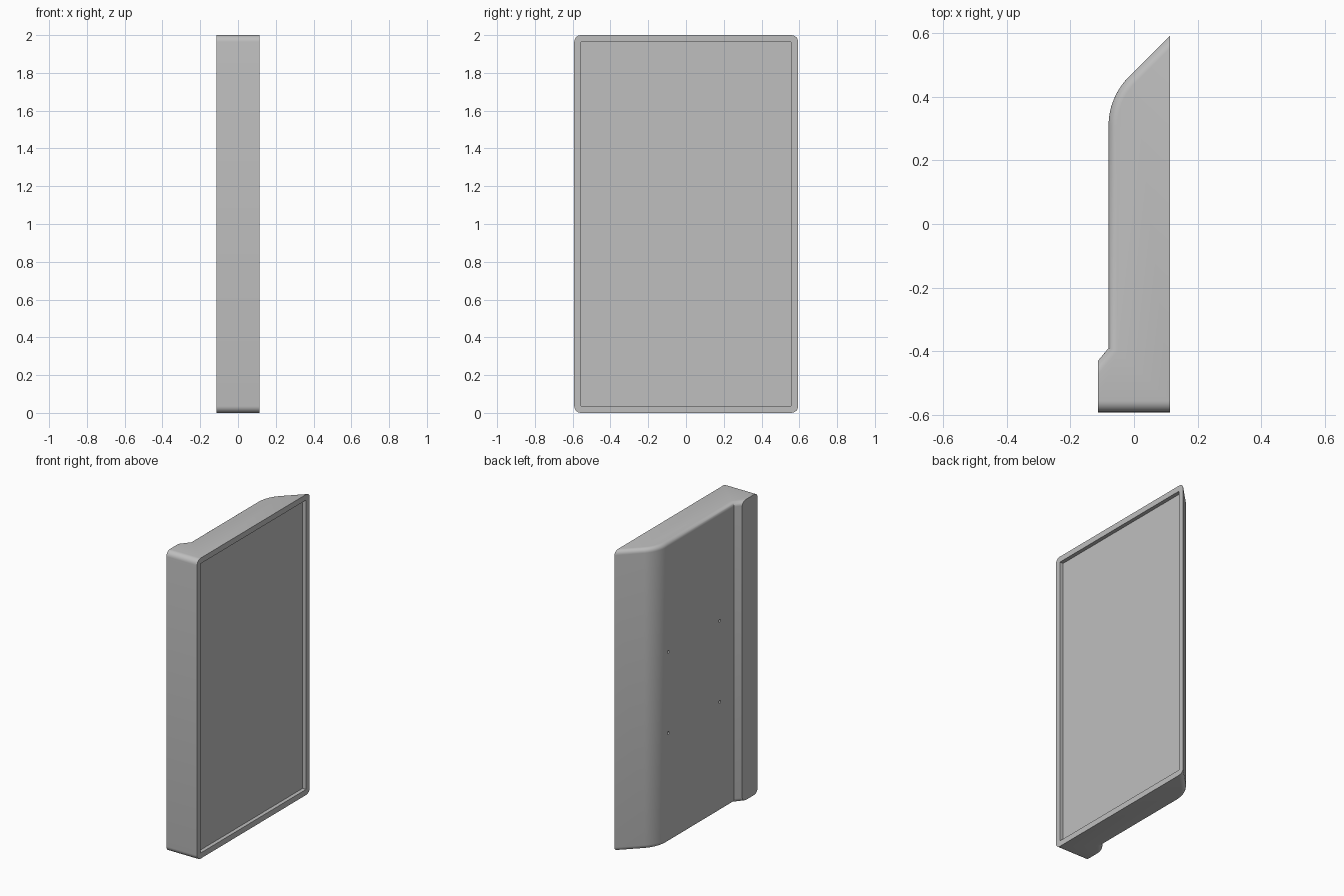
import bpy, bmesh, math
from mathutils import Matrix, Vector

cube = bpy.data.objects.get("Cube")
if cube:
    bpy.data.objects.remove(cube, do_unlink=True)

FRONT, BACK, STEP = 0.113, -0.08, -0.113
END, HEIGHT = 0.592, 2.0

grey = bpy.data.materials.new("plain grey")
grey.use_nodes = True
grey.diffuse_color = (0.52, 0.52, 0.52, 1)
grey.node_tree.nodes["Principled BSDF"].inputs["Base Color"].default_value = grey.diffuse_color


def make_object(name, bm):
    bmesh.ops.recalc_face_normals(bm, faces=bm.faces)
    mesh = bpy.data.meshes.new(name)
    bm.to_mesh(mesh)
    bm.free()
    mesh.materials.append(grey)
    obj = bpy.data.objects.new(name, mesh)
    bpy.context.collection.objects.link(obj)
    return obj


def cap_edges(bm, test):
    """Edges of the two end caps whose both vertices pass the test."""
    return [e for e in bm.edges
            if abs(e.verts[0].co.z - e.verts[1].co.z) < 1e-5
            and test(e.verts[0].co, e.verts[1].co)]


# Housing outline: stepped grip, flat back, curve into a sloped side
radius = 0.217
bend = END - FRONT + BACK - radius * math.tan(math.pi / 8)
outline = [(FRONT, -END), (STEP, -END), (STEP, -0.43), (BACK, -0.39)]
for i in range(13):
    a = math.radians(45) * i / 12
    outline.append((BACK + radius * (1 - math.cos(a)), bend + radius * math.sin(a)))
outline.append((FRONT, END))

bm = bmesh.new()
base = bm.faces.new([bm.verts.new((x, y, 0)) for x, y in outline])
top = bmesh.ops.extrude_face_region(bm, geom=[base])["geom"]
bmesh.ops.translate(bm, vec=(0, 0, HEIGHT),
                    verts=[v for v in top if isinstance(v, bmesh.types.BMVert)])
bmesh.ops.recalc_face_normals(bm, faces=bm.faces)

# Rounded ends along the narrow side, then along the back and slope
side = cap_edges(bm, lambda a, b: a.y < -0.58 and b.y < -0.58)
bmesh.ops.bevel(bm, geom=side, offset=0.036, segments=6, profile=0.5, affect='EDGES')
rear = cap_edges(bm, lambda a, b: min(a.y, b.y) > -0.44 and min(a.x, b.x) < FRONT - 0.01)
bmesh.ops.bevel(bm, geom=rear, offset=0.028, segments=6, profile=0.5, affect='EDGES')
housing = make_object("display_housing", bm)

# Cutters: screen recess and four mounting holes
bm = bmesh.new()
bmesh.ops.create_cube(bm, size=1, matrix=Matrix.Translation((FRONT + 0.025, 0, HEIGHT / 2))
                      @ Matrix.Diagonal((0.1, 1.11, 1.925, 1)))
recess = make_object("screen_recess_cutter", bm)

bm = bmesh.new()
for sy in (-1, 1):
    for sz in (-1, 1):
        place = Matrix.Translation((BACK, 0.03 + 0.27 * sy, HEIGHT / 2 + 0.27 * sz))
        bmesh.ops.create_cone(bm, cap_ends=True, segments=16, radius1=0.009, radius2=0.009,
                              depth=0.06, matrix=place @ Matrix.Rotation(math.pi / 2, 4, 'Y'))
holes = make_object("mounting_hole_cutter", bm)

bpy.ops.object.select_all(action='DESELECT')
bpy.context.view_layer.objects.active = housing
housing.select_set(True)
for cutter in (recess, holes):
    cutter.hide_render = True
    mod = housing.modifiers.new(cutter.name, 'BOOLEAN')
    mod.operation = 'DIFFERENCE'
    mod.solver = 'EXACT'
    mod.object = cutter
    bpy.ops.object.modifier_apply(modifier=mod.name)
    bpy.data.objects.remove(cutter, do_unlink=True)

bpy.ops.object.shade_smooth_by_angle(angle=math.radians(30))
